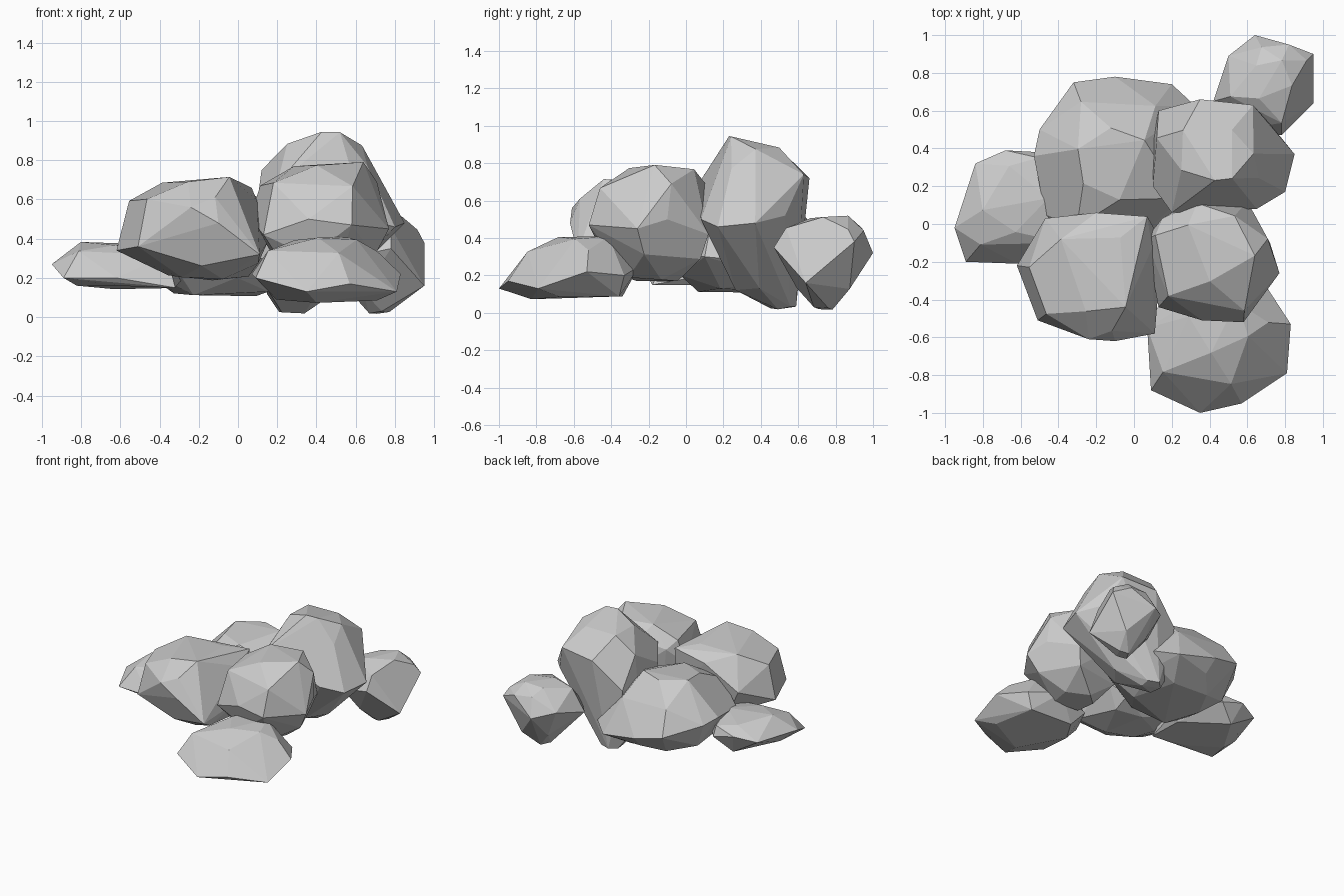
import bpy, bmesh, math, random


def rock(name, outline, levels, seed):
    """Convex faceted boulder: widest outline (x, y, z) plus scaled copies
    of it at other heights, each level given as (z, scale, dx, dy)."""
    rng = random.Random(seed)
    n = len(outline)
    cx = sum(p[0] for p in outline) / n
    cy = sum(p[1] for p in outline) / n
    bm = bmesh.new()
    for p in outline:
        bm.verts.new(p)
    for k, (z, s, dx, dy) in enumerate(levels):
        for x, y, _ in outline[k % 2::2]:
            f = s + rng.uniform(-0.04, 0.04)
            bm.verts.new((cx + (x - cx) * f + dx, cy + (y - cy) * f + dy,
                          max(0, z + rng.uniform(-0.015, 0.015))))
    res = bmesh.ops.convex_hull(bm, input=bm.verts[:])
    inner = {g for g in res["geom_interior"] + res["geom_unused"]
             if isinstance(g, bmesh.types.BMVert) and g.is_valid}
    bmesh.ops.delete(bm, geom=list(inner), context='VERTS')
    bmesh.ops.dissolve_limit(bm, angle_limit=math.radians(5),
                             verts=bm.verts[:], edges=bm.edges[:])
    bmesh.ops.recalc_face_normals(bm, faces=bm.faces[:])
    mesh = bpy.data.meshes.new(name)
    bm.to_mesh(mesh)
    bm.free()
    bpy.context.collection.objects.link(bpy.data.objects.new(name, mesh))


# Low flat rock on the left
rock("left_rock",
     [(-.95, -.02, .27), (-.84, .32, .27), (-.68, .39, .3), (-.5, .38, .25),
      (-.28, .1, .2), (-.32, -.18, .15), (-.62, -.21, .2), (-.89, -.2, .2)],
     [(.15, .75, .04, 0), (.33, .78, .02, .03), (.37, .55, .0, .05)], 1)

# Big rock at front left
rock("front_left_rock",
     [(-.62, -.22, .34), (-.47, .03, .45), (-.2, .06, .62), (.07, .04, .66),
      (.15, -.1, .38), (.11, -.58, .32), (-.1, -.62, .48), (-.24, -.61, .56),
      (-.51, -.51, .36)],
     [(.2, .5, .07, .05), (.26, .8, .05, .03), (.6, .85, .0, 0),
      (.7, .6, -.03, .02)], 2)

# Big rock at back left
rock("back_left_rock",
     [(-.53, .36, .4), (-.5, .5, .38), (-.32, .75, .33), (-.1, .78, .28),
      (.2, .74, .22), (.33, .62, .25), (.35, .1, .3), (0, -.1, .3),
      (-.35, -.1, .3), (-.47, .05, .35)],
     [(.12, .58, .03, -.04), (.19, .8, .02, -.02),
      (.5, .76, 0, -.02), (.63, .42, 0, -.03)], 3)

# Round rock at front right
rock("front_right_rock",
     [(.06, -.08, .5), (.15, .03, .62), (.3, .12, .5), (.6, .12, .42),
      (.72, -.1, .5), (.77, -.26, .45), (.58, -.52, .47), (.36, -.51, .5),
      (.13, -.44, .42)],
     [(.18, .4, 0, .02), (.3, .82, 0, .02), (.68, .88, .02, .03),
      (.78, .55, .02, .06)], 4)

# Tallest rock at back right, undercut on its right side
rock("tall_rock",
     [(.1, .45, .5), (.13, .6, .52), (.35, .66, .72), (.63, .63, .74),
      (.72, .53, .52), (.85, .37, .48), (.8, .17, .46), (.65, .08, .5),
      (.2, .06, .68), (.1, .2, .6)],
     [(.02, .2, -.17, .15), (.13, .48, -.14, .02), (.76, .78, -.05, .02),
      (.87, .5, -.02, .0), (.94, .18, .01, -.1)], 5)

# Low rock at the front
rock("front_rock",
     [(.07, -.55, .22), (.09, -.88, .2), (.35, -1, .13), (.57, -.95, .17),
      (.81, -.79, .13), (.83, -.53, .22), (.7, -.33, .2), (.45, -.25, .25),
      (.2, -.3, .2)],
     [(.08, .7, .02, .06), (.33, .76, -.03, .03), (.4, .4, 0, .1)], 6)

# Small rock at the back right corner
rock("back_right_rock",
     [(.42, .65, .3), (.5, .89, .36), (.64, 1, .32), (.82, .95, .44),
      (.95, .9, .38), (.95, .64, .16), (.78, .47, .35), (.55, .5, .3)],
     [(.03, .2, .02, -.02), (.14, .66, .03, 0), (.46, .74, .02, .0),
      (.51, .45, .03, .03)], 7)
